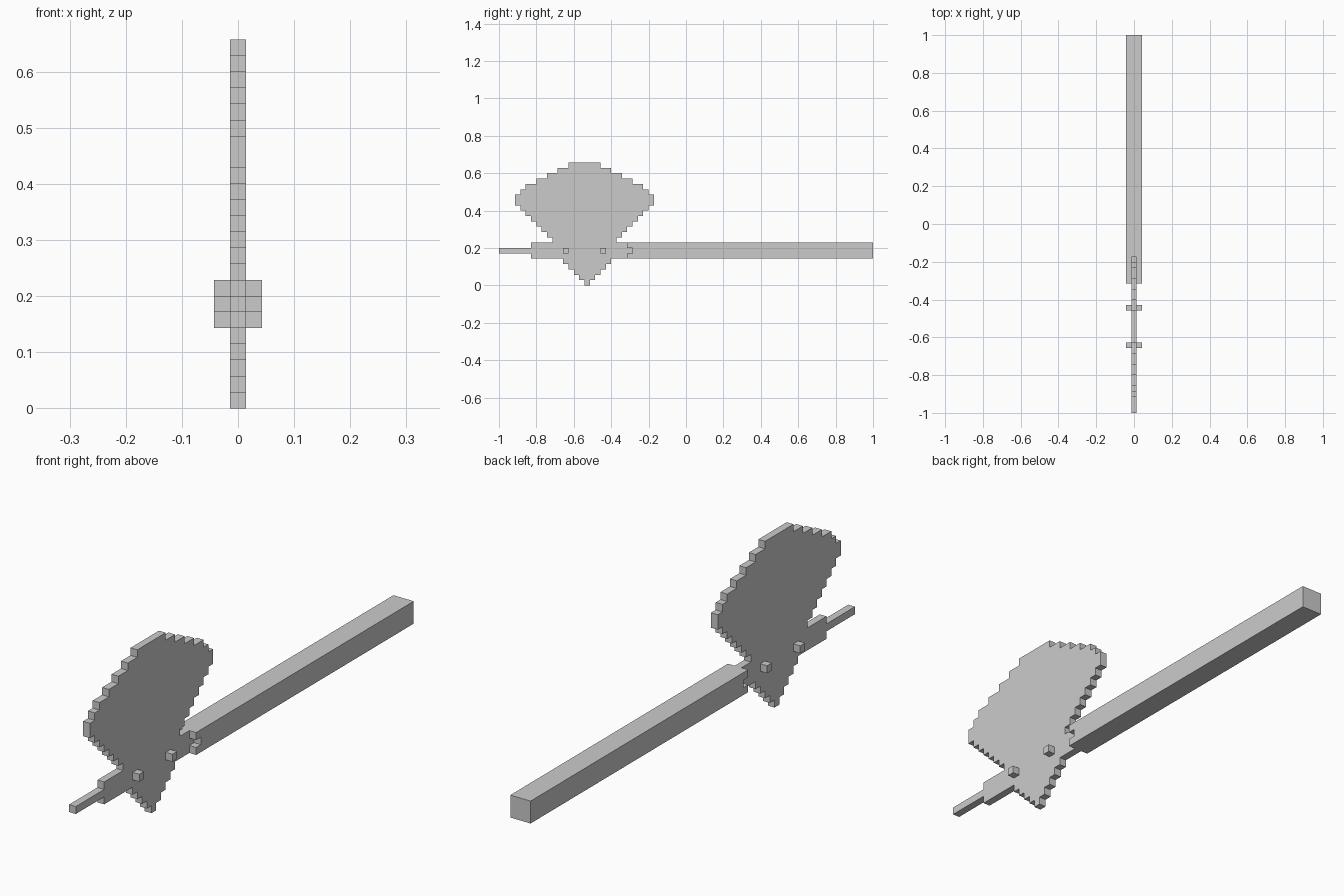
import bpy, bmesh

if "Cube" in bpy.data.objects:
    bpy.data.objects.remove(bpy.data.objects["Cube"])

U = 2 / 70  # one block of the stepped grid


def stepped_slab(name, rows, first_row, width):
    """Extrude stacked (start, end) block rows along x, centred on x = 0."""
    right, left = [], []
    for i, (a, b) in enumerate(rows):
        z = first_row + i
        if i and b == right[-1][0]:
            right.pop()
        else:
            right.append((b, z))
        right.append((b, z + 1))
        if i and a == left[-1][0]:
            left.pop()
        else:
            left.append((a, z))
        left.append((a, z + 1))
    outline = right + left[::-1]

    bm = bmesh.new()
    verts = [bm.verts.new((-width * U / 2, -1 + y * U, z * U)) for y, z in outline]
    face = bm.faces.new(verts)
    out = bmesh.ops.extrude_face_region(bm, geom=[face])
    moved = [v for v in out["geom"] if isinstance(v, bmesh.types.BMVert)]
    bmesh.ops.translate(bm, vec=(width * U, 0, 0), verts=moved)
    bmesh.ops.recalc_face_normals(bm, faces=bm.faces)
    mesh = bpy.data.meshes.new(name)
    bm.to_mesh(mesh)
    bm.free()
    obj = bpy.data.objects.new(name, mesh)
    bpy.context.collection.objects.link(obj)
    return obj


# Thin head: pointed lower spike, tang with rear prong, flared fan blade
spike = [(16 - k, 17 + k) for k in range(5)]
tang = [(6, 24), (0, 25), (6, 24)]
flare = [(10 - k, 22 + k) for k in range(8)]
crown = [(16 - h, 16 + h) for h in (13, 12, 11, 9, 7, 5, 3)]
stepped_slab("blade_and_tang", spike + tang + flare + crown, 0, 1)

# Square handle, notched at the head end to receive the tang
stepped_slab("handle", [(24, 70), (25, 70), (24, 70)], 5, 3)

# Pegs through the blade
for i, y in enumerate((12, 19)):
    stepped_slab(f"peg_{i + 1}", [(y, y + 1)], 6, 3)
